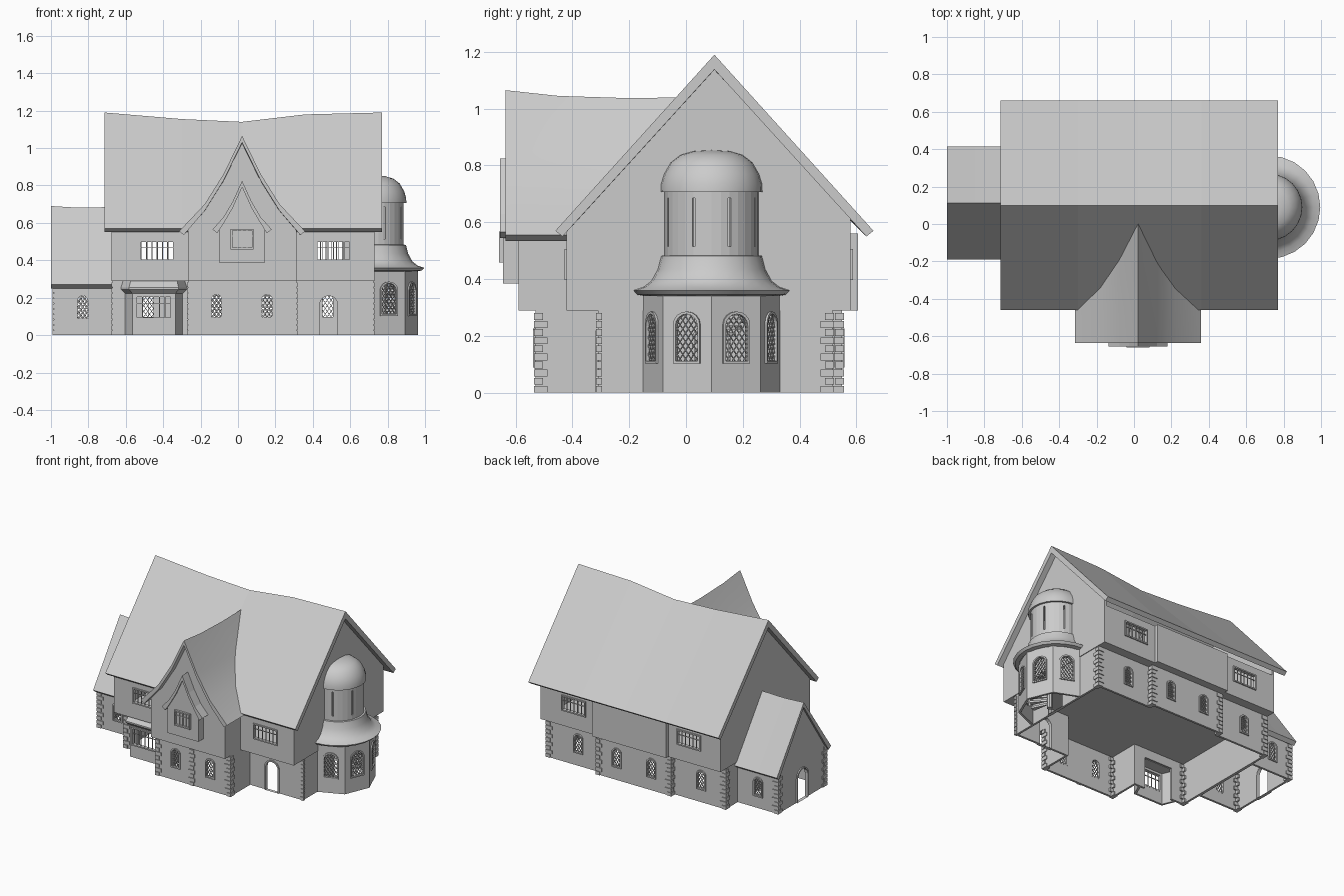
import bpy, bmesh
from math import pi, sin, cos, radians
from mathutils import Matrix, Vector

if "Cube" in bpy.data.objects:
    bpy.data.objects.remove(bpy.data.objects["Cube"])


def make(name, bm, recalc=True):
    bmesh.ops.remove_doubles(bm, verts=bm.verts, dist=1e-5)
    if recalc:
        bmesh.ops.recalc_face_normals(bm, faces=bm.faces)
    me = bpy.data.meshes.new(name)
    bm.to_mesh(me)
    bm.free()
    ob = bpy.data.objects.new(name, me)
    bpy.context.collection.objects.link(ob)
    return ob


def activate(ob):
    bpy.ops.object.select_all(action='DESELECT')
    ob.select_set(True)
    bpy.context.view_layer.objects.active = ob


def smooth(ob):
    activate(ob)
    bpy.ops.object.shade_smooth_by_angle(angle=0.6)


def loft(bm, secs, closed=True, caps=True, ring=False):
    rows = [[bm.verts.new(p) for p in s] for s in secs]
    n = len(secs[0])
    pairs = list(zip(rows, rows[1:])) + ([(rows[-1], rows[0])] if ring else [])
    for a, b in pairs:
        for i in range(n if closed else n - 1):
            j = (i + 1) % n
            bm.faces.new((a[i], b[i], b[j], a[j]))
    if caps and not ring:
        bm.faces.new(rows[0])
        bm.faces.new(rows[-1])


def place(axis, p, h):
    return {'x': (h, p[0], p[1]), 'y': (p[0], h, p[1]), 'z': (p[0], p[1], h)}[axis]


def prism(name, axis, pts, a, b):
    bm = bmesh.new()
    loft(bm, [[place(axis, p, h) for p in pts] for h in (a, b)])
    return make(name, bm)


def thicken(ob, t):
    m = ob.modifiers.new('thick', 'SOLIDIFY')
    m.thickness, m.offset, m.use_even_offset = t, -1, True
    activate(ob)
    bpy.ops.object.modifier_apply(modifier=m.name)
    return ob


def walls(name, pts, z0, z1, loop=True):
    bm = bmesh.new()
    loft(bm, [[(x, y, z0), (x, y, z1)] for x, y in pts], False, False, loop)
    return thicken(make(name, bm, False), .015)


def half_lathe(name, prof, segs, t=.01):
    bm = bmesh.new()
    angs = [-pi / 2 + pi * i / segs for i in range(segs + 1)]
    loft(bm, [[(TX + r * cos(a), TY + r * sin(a), z) for r, z in prof] for a in angs], False, False)
    return thicken(make(name, bm, False), t)


def cut(ob, bm):
    c = make('cutter', bm)
    c.hide_render = True
    m = ob.modifiers.new('cut', 'BOOLEAN')
    m.object, m.solver = c, 'EXACT'
    activate(ob)
    bpy.ops.object.modifier_apply(modifier=m.name)
    bpy.data.objects.remove(c)


def arch(w, h):
    r = w / 2
    return [(-r, 0)] + [(-r * cos(pi * i / 8), h - r + r * sin(pi * i / 8)) for i in range(9)] + [(r, 0)]


def rect(w, h):
    return [(-w / 2, 0), (-w / 2, h), (w / 2, h), (w / 2, 0)]


def bar(bm, outline, M, org, ang, wid=.004):
    # one glazing bar, clipped to the window outline
    d, n, o = Vector((cos(ang), sin(ang))), Vector((-sin(ang), cos(ang))), Vector(org)
    ts = []
    for i, p in enumerate(outline):
        a, b = Vector(p) - o, Vector(outline[(i + 1) % len(outline)]) - o
        da, db = a.dot(n), b.dot(n)
        if da * db < 0:
            ts.append((a + (b - a) * (da / (da - db))).dot(d))
    if len(ts) > 1:
        q = [o + d * t + n * s for t, s in ((min(ts), -wid / 2), (max(ts), -wid / 2), (max(ts), wid / 2), (min(ts), wid / 2))]
        loft(bm, [[M @ Vector((p.x, y, p.y)) for p in q] for y in (0, .006)])


def window(name, cutter, loc, deg, outline, kind, f=.009):
    # frame + glazing bars, and the matching hole added to the wall cutter
    M = Matrix.Translation(loc) @ Matrix.Rotation(radians(deg), 4, 'Z')
    w, h = 2 * max(p[0] for p in outline), max(p[1] for p in outline)
    outer = [(x * (1 + 2 * f / w), max(h / 2 + (z - h / 2) * (1 + 2 * f / h), -loc[2])) for x, z in outline]
    bm = bmesh.new()
    loft(bm, [[M @ Vector((x, y, z)) for x, z in o] for o, y in
              ((outer, -.008), (outline, -.008), (outline, .016), (outer, .016))], ring=True)
    if kind == 'diamond':
        for k in range(-8, 9):
            for a in (radians(55), radians(-55)):
                bar(bm, outline, M, (k * .021 + .003, h / 2), a, .003)
    elif kind == 'grid':
        n = round(w / .028)
        for k in range(1, n):
            bar(bm, outline, M, (-w / 2 + w * k / n, h / 2 + .0003), pi / 2)
        bar(bm, outline, M, (0, h * .68), 0)
    make(name, bm)
    if cutter:
        hole = [(x, -.05 if z == 0 and loc[2] == 0 else z) for x, z in outline]
        loft(cutter, [[M @ Vector((x, y, z)) for x, z in hole] for y in (-.035, .035)])


def box(bm, x0, x1, y0, y1, z0, z1):
    loft(bm, [[(x0, y0, z), (x1, y0, z), (x1, y1, z), (x0, y1, z)] for z in (z0, z1)])


def quoin(name, x, y, sx, sy, a=.042, b=.026):
    # alternating corner stones; sx, sy point into the building
    bm = bmesh.new()
    for i in range(10):
        l, m = (a, b) if i % 2 else (b, a)
        xs, ys = sorted((x - sx * .006, x + sx * l)), sorted((y - sy * .006, y + sy * m))
        box(bm, *xs, *ys, i * .0285, i * .0285 + .024)
    make(name, bm)


def chevron(half, c, t):
    out = [(c - d, z) for d, z in half[:0:-1]] + [(c + d, z) for d, z in half]
    inn = [(d, z - t) for d, z in half[:-1]] + [(half[-1][0] - .025, half[-1][1] - .02)]
    return out + [(c + d, z) for d, z in inn[::-1]] + [(c - d, z) for d, z in inn[1:]]


def roof(name, axis, stations, c, half, t):
    # gable roof along an axis; ridge height varies per station
    bm = bmesh.new()
    lo, hi = half[-1][1], half[0][1]
    loft(bm, [[place(axis, p, s) for p in chevron([(d, lo + (z - lo) * (zr - lo) / (hi - lo)) for d, z in half], c, t)]
              for s, zr in stations])
    return make(name, bm)


def plan(x0, x1, yf, yff, yb, ybb, a=-.268, b=.312):
    return [(x0, yf), (a, yf), (a, yff), (b, yff), (b, yf), (x1, yf),
            (x1, yb), (b, yb), (b, ybb), (a, ybb), (a, yb), (x0, yb)]


TX, TY, C = .72, .09, .022

# roofs
roof('main_roof', 'x', [(-.715, 1.19), (-.3, 1.155), (.02, 1.14), (.36, 1.18), (.77, 1.19)], .1, [(0, 1.19), (.56, .57)], .052)
BAY = [(0, 1.065), (.1, .86), (.2, .70), (.337, .555)]
smooth(roof('front_gable_roof', 'y', [(-.635, 1.065), (-.45, 1.045), (-.2, 1.037), (.0, 1.04)], C, BAY, .035))
roof('wing_roof', 'x', [(-1, .69), (-.85, .681), (-.66, .685)], .113, [(0, .69), (.302, .27)], .035)
ORI = [(0, .825), (.05, .715), (.1, .63), (.158, .565)]
roof('oriel_roof', 'y', [(-.655, .825), (-.585, .825)], C, ORI, .035)

# ground floor walls with arched windows and doors
ground = walls('ground_floor_walls', plan(-.67, .725, -.31, -.53, .515, .55), 0, .292)
cb = bmesh.new()
A = arch(.056, .12)
for x in (-.115, .155):
    window('front_arched_window', cb, (x, -.53, .097), 0, A, 'diamond')
    window('back_arched_window', cb, (x, .55, .097), 180, A, 'diamond')
for x in (.48, -.48):
    window('back_arched_window', cb, (x, .515, .097), 180, A, 'diamond')
window('front_door_frame', cb, (.485, -.31, 0), 0, arch(.096, .21), 'none')
window('turret_door_frame', cb, (.725, TY, 0), 90, arch(.12, .24), 'none')
box(cb, -.56, -.34, -.36, -.26, -.05, .225)
cut(ground, cb)

# upper floor walls with casements, floor slab and gable ends
UP = plan(-.675, .73, -.42, -.59, .58, .605)
upper = walls('upper_floor_walls', UP, .29, .56)
prism('upper_floor_slab', 'z', UP, .289, .3)
cb = bmesh.new()
for x in (-.433, .51):
    window('front_casement', cb, (x, -.42, .405), 0, rect(.17, .092), 'grid')
for x in (-.43, .47):
    window('back_casement', cb, (x, .58, .405), 180, rect(.17, .092), 'grid')
cut(upper, cb)
for x in (-.675, .715):
    prism('main_gable_wall', 'x', [(-.42, .55), (-.42, .575), (.1, 1.145), (.58, .62), (.58, .55)], x, x + .015)
prism('bay_gable_wall', 'y', [(C - .29, .55)] + [(C + s * d, z - .02) for s, d, z in
      ((-1, .29, .602), (-1, .2, .70), (-1, .1, .86), (1, 0, 1.06), (1, .1, .86), (1, .2, .70), (1, .29, .602))] + [(C + .29, .55)], -.59, -.575)

# small projecting oriel on the front gable
prism('oriel_box', 'y', [(C - .12, .385), (C - .12, .595), (C - .05, .70), (C, .80), (C + .05, .70), (C + .12, .595), (C + .12, .385)], -.645, -.58)
window('oriel_casement', None, (C, -.651, .468), 0, rect(.105, .09), 'grid')

# ground floor bay window
P = [(-.605, -.305), (-.565, -.40), (-.335, -.40), (-.295, -.305)]
bay = walls('bay_window_walls', P, 0, .235, False)
cb = bmesh.new()
window('bay_casement', cb, (-.45, -.40, .095), 0, rect(.18, .11), 'grid')
cut(bay, cb)
bm = bmesh.new()
loft(bm, [[(-.45 + (x + .45) * k, -.305 + (y + .305) * m, z) for x, y in P] for k, m, z in
          ((1, 1, .222), (1.15, 1.25, .245), (1.15, 1.25, .255), (1.08, .9, .29))])
make('bay_window_roof', bm)

# left wing
wing = walls('wing_walls', [(-.985, -.155), (-.66, -.155), (-.66, .38), (-.985, .38)], 0, .29)
cb = bmesh.new()
window('wing_front_window', cb, (-.83, -.155, .09), 0, A, 'diamond')
window('wing_back_window', cb, (-.83, .38, .09), 180, A, 'diamond')
window('wing_door_frame', cb, (-.985, .113, 0), -90, arch(.11, .22), 'none')
cut(wing, cb)
prism('wing_gable_wall', 'x', [(-.155, .285), (.113, .66), (.38, .285)], -.985, -.97)

# corner stones
for x, y, sx, sy in ((-.985, -.155, 1, 1), (-.985, .38, 1, -1), (-.67, -.31, 1, 1), (-.67, .515, 1, -1),
                     (.725, .515, -1, -1), (-.268, -.53, 1, 1), (.312, -.53, -1, 1), (-.268, .55, 1, -1), (.312, .55, -1, -1)):
    quoin('corner_stones', x, y, sx, sy)
quoin('side_corner_stones', .725, -.31, -1, 1, .015, .015)
bm = bmesh.new()
for i in range(10):
    w = .024 if i % 2 else .015
    box(bm, .012 - w, .012 + w, -.536, -.52, i * .0285, i * .0285 + .024)
make('middle_stones', bm)

# round turret on the right side
drum = half_lathe('turret_lower_walls', [(.243, 0), (.243, .35)], 4, .015)
cb = bmesh.new()
for a in (-67.5, -22.5, 22.5, 67.5):
    r, t = .243 * cos(pi / 8), radians(a)
    window('turret_window', cb, (TX + r * cos(t), TY + r * sin(t), .112), a + 90, arch(.084, .165), 'diamond')
cut(drum, cb)
smooth(half_lathe('turret_skirt_roof', [(.235, .34), (.262, .345), (.276, .36), (.24, .372), (.213, .393), (.19, .435), (.178, .482), (.165, .484)], 12, .004))
slim = half_lathe('turret_upper_walls', [(.166, .47), (.166, .72)], 16, .012)
cb = bmesh.new()
for a in (-67.5, -22.5, 22.5, 67.5):
    M = Matrix.Translation((TX, TY, 0)) @ Matrix.Rotation(radians(a), 4, 'Z')
    loft(cb, [[M @ Vector((x, y, z)) for x, y in ((.14, -.005), (.19, -.005), (.19, .005), (.14, .005))] for z in (.515, .685)])
cut(slim, cb)
bm = bmesh.new()
loft(bm, [[(TX + r * cos(-pi / 2 + pi * i / 12), TY + r * sin(-pi / 2 + pi * i / 12), z) for i in range(13)] for r, z in
          ((.16, .706), (.18, .706), (.179, .735), (.168, .77), (.145, .81), (.11, .837), (.065, .85), (.005, .854))])
smooth(make('turret_dome', bm))

# spiral stair inside the turret
bm = bmesh.new()
for i in range(11):
    a, b, z = radians(-80 + 15 * i), radians(-64 + 15 * i), .03 + i * .024
    pts = [(.775 + r * cos(t), TY + r * sin(t)) for r, t in ((.015, a), (.13, a), (.13, b), (.015, b))]
    loft(bm, [[(x, y, h) for x, y in pts] for h in (z, z + .014)])
make('stair_steps', bm)
prism('stair_post', 'z', [(.775 + .018 * cos(i * pi / 4), TY + .018 * sin(i * pi / 4)) for i in range(8)], 0, .33)
